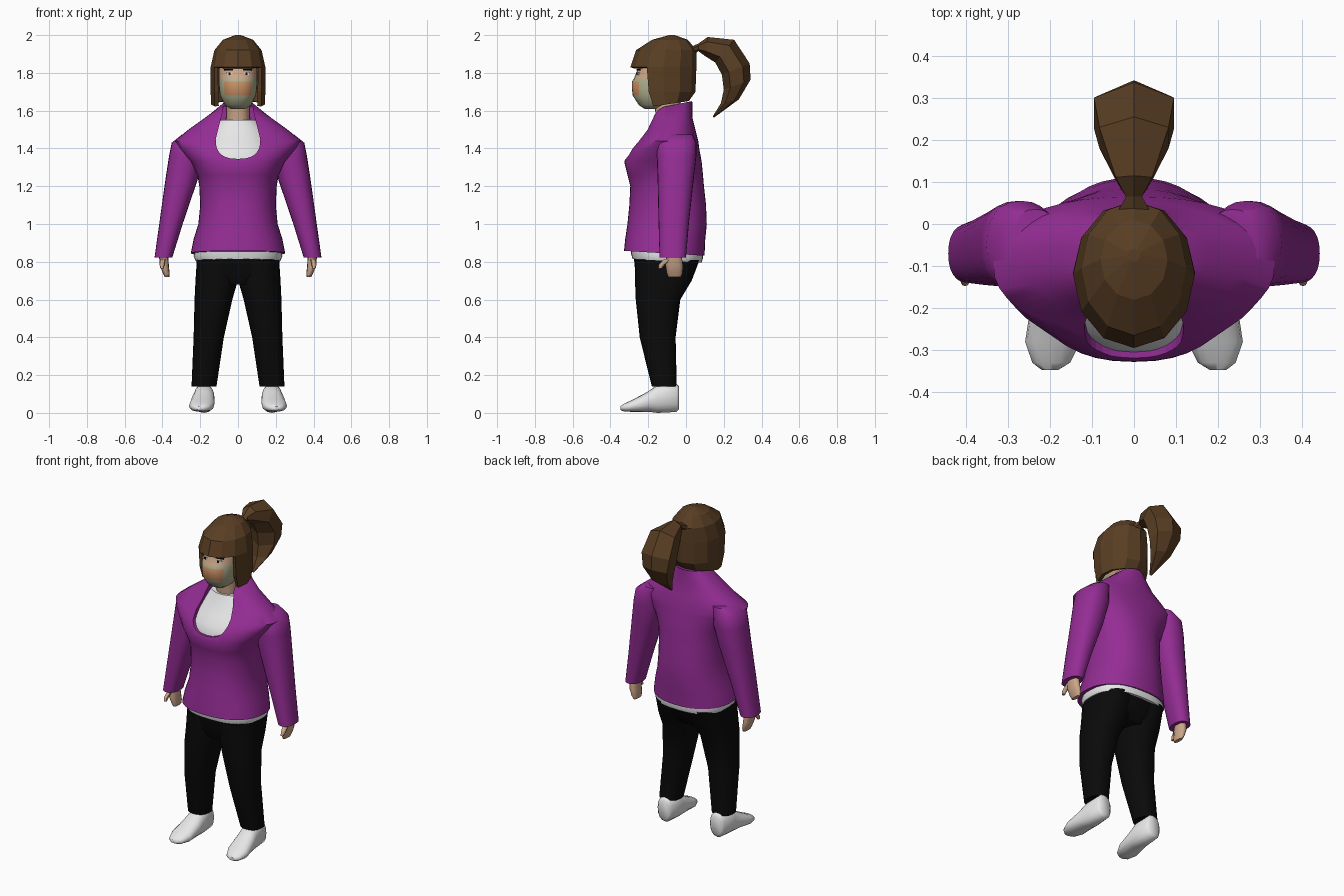
import bpy, bmesh, math
from mathutils import Vector

if "Cube" in bpy.data.objects:
    bpy.data.objects.remove(bpy.data.objects["Cube"])


def material(name, r, g, b):
    m = bpy.data.materials.new(name)
    m.use_nodes = True
    m.diffuse_color = (r, g, b, 1)
    m.node_tree.nodes["Principled BSDF"].inputs["Base Color"].default_value = (r, g, b, 1)
    return m


purple = material("purple_knit", .30, .026, .30)
white = material("white_cloth", .8, .8, .8)
black = material("black_cloth", .003, .003, .003)
brown = material("brown_hair", .10, .048, .017)
skin = material("skin", .6, .38, .25)
sage = material("sage_mask", .43, .43, .27)
peach = material("peach_patch", .58, .28, .13)


def activate(obj):
    bpy.ops.object.select_all(action='DESELECT')
    obj.select_set(True)
    bpy.context.view_layer.objects.active = obj


def skin_rings(name, rings, mats, smooth=True):
    """Join rings of points into a closed, capped surface."""
    bm = bmesh.new()
    loops = [[bm.verts.new(p) for p in ring] for ring in rings]
    count = len(loops[0])
    for low, high in zip(loops, loops[1:]):
        for i in range(count):
            j = (i + 1) % count
            bm.faces.new((low[i], low[j], high[j], high[i]))
    bm.faces.new(loops[0])
    bm.faces.new(loops[-1])
    bmesh.ops.recalc_face_normals(bm, faces=bm.faces)
    mesh = bpy.data.meshes.new(name)
    bm.to_mesh(mesh)
    bm.free()
    obj = bpy.data.objects.new(name, mesh)
    bpy.context.collection.objects.link(obj)
    for m in mats:
        mesh.materials.append(m)
    if smooth:
        activate(obj)
        bpy.ops.object.shade_smooth_by_angle(angle=math.radians(50))
    return obj


def power(value, n):
    return math.copysign(abs(value) ** (2 / n), value)


def loft(name, sections, mats, sides=24, n=2.3, axis='z', side=1, smooth=True):
    """Sections: position on axis, two centre values, two radii, optional tilt."""
    rings = []
    for t, ca, cb, ra, rb, *tilt in sections:
        ring = []
        for i in range(sides):
            angle = 2 * math.pi * i / sides
            a = ca + ra * power(math.cos(angle), n)
            db = rb * power(math.sin(angle), n)
            along = t + (tilt[0] * db if tilt else 0)
            point = (a, cb + db, along) if axis == 'z' else (a, along, cb + db)
            ring.append(Vector((point[0] * side, point[1], point[2])))
        rings.append(ring)
    return skin_rings(name, rings, mats, smooth)


def apply(obj, kind, **settings):
    mod = obj.modifiers.new(kind.title(), kind)
    for key, value in settings.items():
        setattr(mod, key, value)
    activate(obj)
    bpy.ops.object.modifier_apply(modifier=mod.name)


def plate(name, centre, size, turn, mat):
    bpy.ops.mesh.primitive_cube_add(size=1, location=centre, rotation=(0, 0, turn))
    obj = bpy.context.object
    obj.name = name
    obj.scale = size
    obj.data.materials.append(mat)


# Sweater body with a scooped neckline
sweater = loft("sweater_body", [
    (.845, 0, -.115, .25, .213, -.06), (.92, 0, -.11, .235, .212),
    (1.0, 0, -.10, .21, .21), (1.1, 0, -.097, .20, .203),
    (1.2, 0, -.10, .205, .195), (1.26, 0, -.11, .215, .20),
    (1.33, 0, -.122, .25, .205), (1.40, 0, -.11, .31, .18),
    (1.44, 0, -.095, .335, .16), (1.50, 0, -.08, .262, .13),
    (1.56, 0, -.075, .178, .11), (1.63, 0, -.07, .085, .103, .2)],
    [purple], sides=40)

outline = [(-.08, 1.75), (-.08, 1.6)]
for i in range(17):
    angle = math.pi * (1 + i / 16)
    outline.append((.118 * power(math.cos(angle), 2.6), 1.45 + .105 * power(math.sin(angle), 2.6)))
outline += [(.08, 1.6), (.08, 1.75)]
cutter = skin_rings("neckline_cutter", [[Vector((x, y, z)) for x, z in outline] for y in (-.6, -.10)],
                    [purple], smooth=False)
cutter.hide_render = True
apply(sweater, 'BOOLEAN', operation='DIFFERENCE', object=cutter, solver='EXACT')
bpy.data.objects.remove(cutter)

# White shirt at the neckline and below the hem
loft("shirt_front", [
    (1.28, 0, -.12, .20, .18), (1.33, 0, -.122, .21, .19), (1.40, 0, -.11, .20, .168),
    (1.44, 0, -.095, .18, .148), (1.50, 0, -.08, .15, .118), (1.55, 0, -.077, .10, .095)],
    [white], sides=40)
loft("shirt_hem", [
    (.805, 0, -.1, .225, .183, -.05), (.83, 0, -.1, .235, .19, -.05), (.9, 0, -.105, .215, .19)],
    [white], sides=40, n=2.5)

# Trousers
loft("trouser_seat", [
    (.68, 0, -.12, .16, .12), (.73, 0, -.112, .216, .152), (.83, 0, -.1, .217, .178)],
    [black], n=2.5)

for side, label in ((1, "left"), (-1, "right")):
    loft(label + "_trouser_leg", [
        (.14, .18, -.115, .066, .066), (.4, .155, -.15, .08, .095),
        (.6, .13, -.148, .10, .118), (.7, .113, -.12, .112, .15),
        (.81, .11, -.1, .108, .172)], [black], side=side)

    # Shoe, lofted from heel to toe
    loft(label + "_shoe", [
        (-.036, .18, .08, .035, .06), (-.05, .18, .08, .05, .075),
        (-.15, .18, .075, .056, .075), (-.20, .185, .06, .062, .054),
        (-.28, .193, .038, .066, .033), (-.33, .197, .028, .045, .02),
        (-.347, .2, .025, .02, .01)], [white], sides=16, axis='y', side=side)

    loft(label + "_sleeve", [
        (.822, .395, -.07, .047, .07), (1.0, .355, -.065, .062, .08),
        (1.23, .30, -.055, .085, .095), (1.36, .275, -.05, .09, .105),
        (1.43, .268, -.05, .083, .105), (1.475, .235, -.05, .06, .085)],
        [purple], side=side)

    # Hand and thumb
    loft(label + "_hand", [
        (.72, .376, -.06, .012, .034), (.74, .38, -.06, .018, .042),
        (.78, .39, -.062, .024, .046), (.85, .395, -.065, .025, .04)],
        [skin], sides=12, side=side)
    loft(label + "_thumb", [
        (.765, .402, -.138, .009, .01), (.785, .402, -.128, .013, .016),
        (.815, .398, -.095, .015, .02)], [skin], sides=8, side=side)

    # Painted eye details
    turn = side * .25
    plate(label + "_eye", (side * .045, -.253, 1.795), (.034, .009, .013), turn, white)
    plate(label + "_iris", (side * .044, -.256, 1.795), (.012, .009, .013), turn, black)
    plate(label + "_brow", (side * .05, -.251, 1.816), (.05, .009, .007), turn, black)

# Neck and head, with the mask coloured by height
loft("neck", [(1.48, 0, -.085, .065, .07), (1.6, 0, -.095, .062, .068),
              (1.68, 0, -.10, .065, .07)], [skin])
head = loft("head", [
    (1.61, 0, -.185, .04, .035), (1.63, 0, -.175, .07, .075), (1.68, 0, -.15, .095, .132),
    (1.72, 0, -.145, .10, .142), (1.755, 0, -.14, .102, .146), (1.77, 0, -.14, .102, .135),
    (1.81, 0, -.13, .102, .13), (1.88, 0, -.12, .09, .12), (1.93, 0, -.11, .06, .08)],
    [skin, sage, peach], sides=32)
for face in head.data.polygons:
    x, y, z = face.center
    if z < 1.765 and y < -.13:
        face.material_index = 2 if abs(x) < .075 and 1.68 < z < 1.755 else 1

# Hair cap with an opening for the face
hair = loft("hair_cap", [
    (1.632, 0, -.11, .142, .125, .15), (1.70, 0, -.115, .145, .165),
    (1.83, 0, -.12, .145, .175), (1.92, 0, -.105, .125, .16),
    (1.975, 0, -.085, .08, .095), (2.0, 0, -.075, .015, .015)],
    [brown], sides=12, n=2, smooth=False)
bm = bmesh.new()
bm.from_mesh(hair.data)
opening = []
for face in bm.faces:
    centre = face.calc_center_median()
    if centre.z < 1.64 or (centre.z < 1.83 and centre.y < -.185):
        opening.append(face)
bmesh.ops.delete(bm, geom=opening, context='FACES')
bm.to_mesh(hair.data)
bm.free()
apply(hair, 'SOLIDIFY', thickness=.022, offset=-1)

# Ponytail: outer point, inner point and half width along a curve
tail = []
for oy, oz, iy, iz, width in [
        (.03, 1.94, .03, 1.89, .045), (.065, 1.955, .065, 1.915, .022),
        (.115, 1.99, .10, 1.89, .05), (.255, 1.975, .155, 1.855, .095),
        (.337, 1.85, .19, 1.79, .11), (.342, 1.765, .20, 1.71, .095),
        (.28, 1.66, .185, 1.64, .06), (.148, 1.563, .142, 1.57, .008)]:
    outer, inner = Vector((0, oy, oz)), Vector((0, iy, iz))
    middle, half = (outer + inner) / 2, (outer - inner) / 2
    tail.append([middle + half * math.sin(a) + Vector((width * math.cos(a), 0, 0))
                 for a in (math.pi * (.5 + k / 3) for k in range(6))])
skin_rings("ponytail", tail, [brown], smooth=False)
